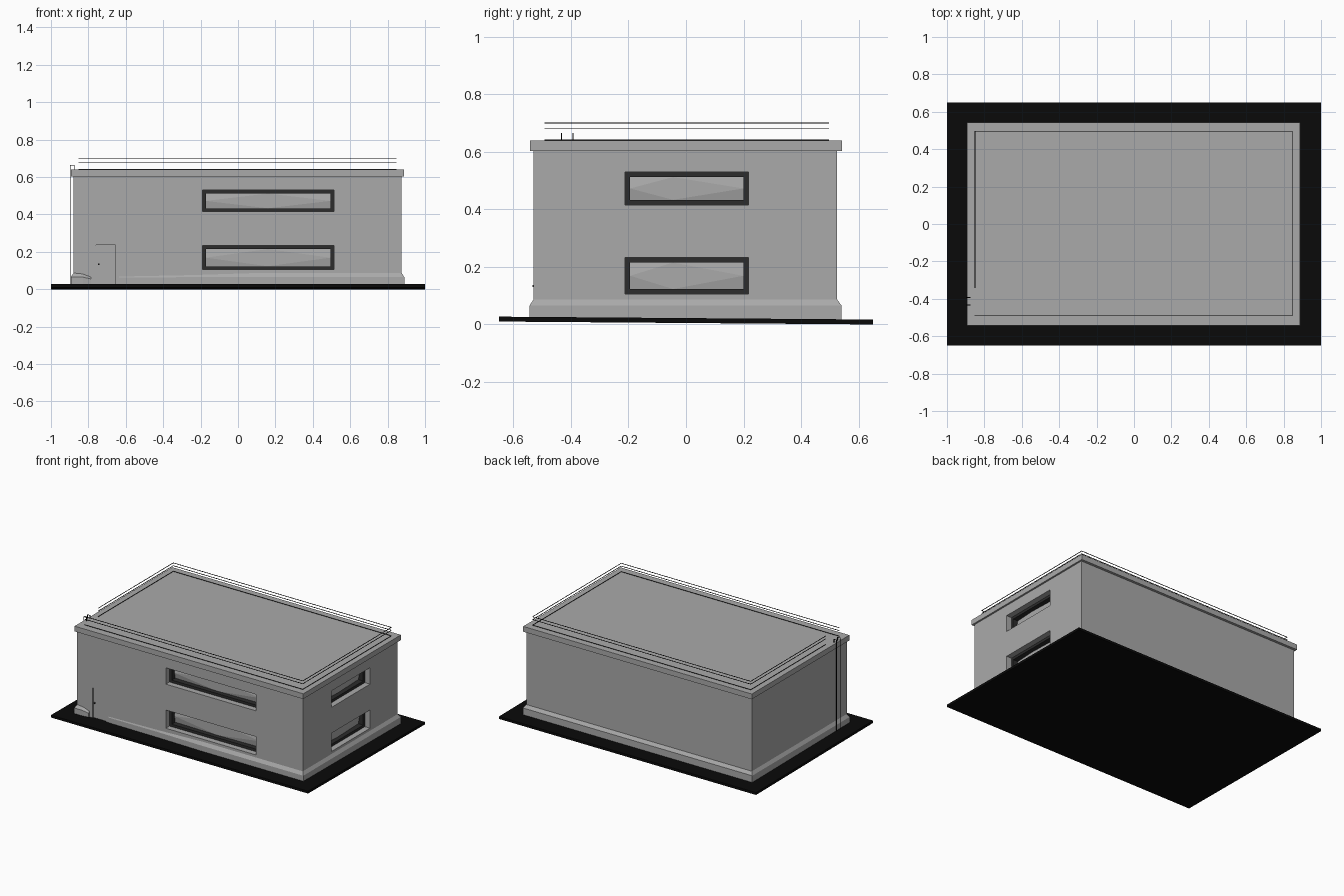
import bpy, bmesh
from mathutils import Vector

if "Cube" in bpy.data.objects:
    bpy.data.objects.remove(bpy.data.objects["Cube"])


def material(name, v):
    m = bpy.data.materials.new(name)
    m.diffuse_color = (v, v, v, 1)
    m.use_nodes = True
    m.node_tree.nodes["Principled BSDF"].inputs["Base Color"].default_value = m.diffuse_color
    return m


GREY = material("concrete grey", 0.40)
BLACK = material("asphalt black", 0.003)
DARK = material("frame charcoal", 0.025)


def mesh_object(name, bm, mat):
    bmesh.ops.recalc_face_normals(bm, faces=bm.faces)
    me = bpy.data.meshes.new(name)
    bm.to_mesh(me)
    bm.free()
    ob = bpy.data.objects.new(name, me)
    bpy.context.collection.objects.link(ob)
    me.materials.append(mat)
    return ob


def add_box(bm, lo, hi):
    lo, hi = Vector(lo), Vector(hi)
    verts = bmesh.ops.create_cube(bm, size=1)["verts"]
    for v in verts:
        v.co = Vector((v.co[i] * (hi[i] - lo[i]) + (lo[i] + hi[i]) / 2 for i in range(3)))
    return verts


def boxes(name, mat, *spans):
    bm = bmesh.new()
    for lo, hi in spans:
        add_box(bm, lo, hi)
    return mesh_object(name, bm, mat)


X0, X1, Y0, Y1 = -0.88, 0.875, -0.53, 0.525   # wall faces

# Gently sloping ground slab
ground = boxes("ground_slab", BLACK, ((-1, -0.65, 0), (1, 0.65, 0.017)))
for v in ground.data.vertices:
    v.co.z += 0.005 - v.co.y * 0.0077

# Walls and flat roof with overhang
walls = boxes("walls", GREY, ((X0, Y0, 0.012), (X1, Y1, 0.61)))
boxes("roof_slab", GREY, ((-0.892, -0.542, 0.603), (0.887, 0.543, 0.64)))

# Windows: span along the wall, heights, diamond centre
front = lambda u, d, z: (u, Y0 + d, z)
right = lambda u, d, z: (X1 - d, u, z)
windows = [(n, f, a, b, z0, z1, c)
           for n, f, a, b, c in (("front", front, -0.19, 0.512, 0.16),
                                 ("right", right, -0.212, 0.217, -0.045))
           for z0, z1 in ((0.105, 0.233), (0.415, 0.53))]
DEPTH, RECESS, BORDER = 0.085, 0.04, 0.018

cut = bmesh.new()
for n, f, a, b, z0, z1, c in windows:
    p, q = f(a, -0.05, z0), f(b, DEPTH, z1)
    add_box(cut, [min(s) for s in zip(p, q)], [max(s) for s in zip(p, q)])
add_box(cut, (-0.76, Y0 - 0.05, 0.026), (-0.655, Y0 + 0.012, 0.237))
cutter = mesh_object("opening_cutter", cut, GREY)
cutter.hide_render = True
cutter.hide_viewport = True
mod = walls.modifiers.new("openings", "BOOLEAN")
mod.operation, mod.solver, mod.object = "DIFFERENCE", "EXACT", cutter

for n, f, a, b, z0, z1, c in windows:
    level = "lower" if z0 < 0.3 else "upper"
    # Rectangular frame set back in the opening
    bm = bmesh.new()
    rings = []
    for inset, d in ((0, RECESS), (BORDER, RECESS), (BORDER, DEPTH - 0.002), (0, DEPTH - 0.002)):
        rings.append([bm.verts.new(f(u, d, z)) for u, z in (
            (a + inset, z0 + inset), (b - inset, z0 + inset),
            (b - inset, z1 - inset), (a + inset, z1 - inset))])
    for i in range(4):
        for j in range(4):
            r, s, k = rings[i], rings[(i + 1) % 4], (j + 1) % 4
            bm.faces.new((r[j], r[k], s[k], s[j]))
    mesh_object(f"{level}_{n}_window_frame", bm, DARK)
    # Pane: a diamond with corners folded slightly back
    bm = bmesh.new()
    ua, ub, za, zb = a + BORDER, b - BORDER, z0 + BORDER, z1 - BORDER
    zm, d = (za + zb) / 2, DEPTH - 0.015
    mid = [bm.verts.new(f(u, d, z)) for u, z in ((ua, zm), (c, za), (ub, zm), (c, zb))]
    cor = [bm.verts.new(f(u, d + 0.008, z)) for u, z in ((ua, za), (ub, za), (ub, zb), (ua, zb))]
    bm.faces.new(mid)
    for i in range(4):
        bm.faces.new((mid[i], cor[i], mid[(i + 1) % 4]))
    mesh_object(f"{level}_{n}_window_pane", bm, GREY)

# Door and handle
boxes("door", GREY, ((-0.758, Y0 + 0.006, 0.027), (-0.657, Y0 + 0.02, 0.235)))
boxes("door_handle", DARK, ((-0.749, Y0 - 0.004, 0.13), (-0.741, Y0 + 0.007, 0.137)))

# Plinth with sloped top, swept round the walls and open at the door
path = [  # foot on the wall, outward offset, step height, top height
    ((-0.635, Y0), (0, -0.002), 0.062, 0.068),
    ((-0.24, Y0), (0, -0.006), 0.065, 0.076),
    ((0.1, Y0), (0, -0.014), 0.065, 0.087),
    ((X1, Y0), (0.014, -0.014), 0.065, 0.087),
    ((X1, Y1), (0.014, 0.016), 0.065, 0.087),
    ((X0, Y1), (-0.014, 0.016), 0.065, 0.087),
    ((X0, Y0), (-0.014, -0.014), 0.065, 0.087),
    ((-0.83, Y0), (0, -0.014), 0.065, 0.082),
    ((-0.785, Y0), (0, -0.008), 0.055, 0.065)]
bm = bmesh.new()
sections = []
for (x, y), (ox, oy), step, top in path:
    sections.append([bm.verts.new(p) for p in (
        (x, y, 0.012), (x + ox, y + oy, 0.012), (x + ox, y + oy, step), (x, y, top))])
for r, s in zip(sections, sections[1:]):
    for j in range(4):
        bm.faces.new((r[j], r[(j + 1) % 4], s[(j + 1) % 4], s[j]))
bm.faces.new(sections[0])
bm.faces.new(sections[-1])
mesh_object("plinth", bm, GREY)

# Thin roof rails, with a gap at the ladder
T = 0.0015


def rod(p, q):
    return ([min(s) - T for s in zip(p, q)], [max(s) + T for s in zip(p, q)])


corners = [(-0.85, -0.34), (-0.85, 0.495), (0.847, 0.495), (0.847, -0.49), (-0.85, -0.49)]
for name, z in (("roof_curb", 0.641), ("lower_rail", 0.68), ("upper_rail", 0.70)):
    boxes(name, BLACK, *[rod((*p, z), (*q, z)) for p, q in zip(corners, corners[1:])])

# Ladder rails hooking over the roof edge
for i, y in enumerate((-0.433, -0.393)):
    pts = [(-0.896, y, 0.02), (-0.896, y, 0.663), (-0.876, y, 0.663), (-0.876, y, 0.64)]
    boxes(f"ladder_rail_{i + 1}", BLACK, *[rod(p, q) for p, q in zip(pts, pts[1:])])
